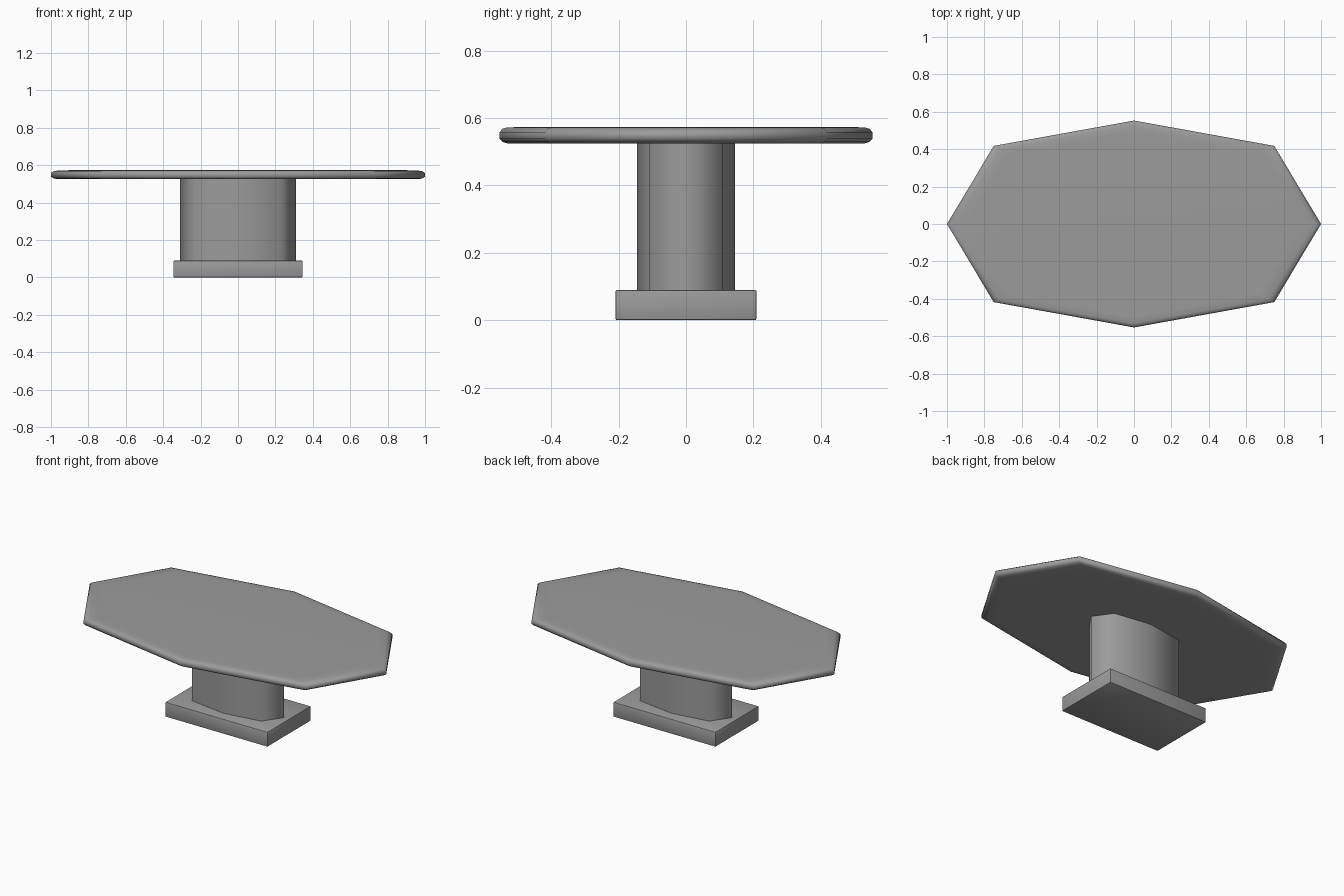
import bpy, bmesh, math

cube = bpy.data.objects.get("Cube")
if cube:
    bpy.data.objects.remove(cube, do_unlink=True)

grey = bpy.data.materials.new("plain grey")
grey.use_nodes = True
COLOUR = (0.33, 0.33, 0.33, 1)
grey.diffuse_color = COLOUR
grey.node_tree.nodes["Principled BSDF"].inputs["Base Color"].default_value = COLOUR


def octagon(rx, ry):
    """Stretched eight-sided outline with points on both axes."""
    kx, ky = 0.75 * rx, 0.755 * ry
    return [(rx, 0), (kx, ky), (0, ry), (-kx, ky),
            (-rx, 0), (-kx, -ky), (0, -ry), (kx, -ky)]


def finish(name, bm, angle):
    bmesh.ops.recalc_face_normals(bm, faces=bm.faces)
    mesh = bpy.data.meshes.new(name)
    bm.to_mesh(mesh)
    bm.free()
    mesh.materials.append(grey)
    obj = bpy.data.objects.new(name, mesh)
    bpy.context.collection.objects.link(obj)
    bpy.ops.object.select_all(action="DESELECT")
    obj.select_set(True)
    bpy.context.view_layer.objects.active = obj
    bpy.ops.object.shade_smooth_by_angle(angle=math.radians(angle))
    return obj


def loft(name, outline, profile, angle):
    """Stack scaled copies of an outline; profile holds (scale, z)."""
    bm = bmesh.new()
    rings = [[bm.verts.new((x * s, y * s, z)) for x, y in outline]
             for s, z in profile]
    for low, high in zip(rings, rings[1:]):
        for i in range(len(outline)):
            j = (i + 1) % len(outline)
            bm.faces.new((low[i], low[j], high[j], high[i]))
    bm.faces.new(rings[0])
    bm.faces.new(rings[-1])
    return finish(name, bm, angle)


# Table top with a rounded rim
rim = [(0.9, 0.525), (0.96, 0.525), (0.985, 0.529), (1, 0.538),
       (1, 0.558), (0.985, 0.568), (0.96, 0.572), (0.9, 0.573)]
loft("table_top", octagon(1, 0.553), rim, 75)

# Pedestal column
loft("column", octagon(0.31, 0.145), [(1, 0.08), (1, 0.54)], 75)

# Base block with softened edges
bm = bmesh.new()
bmesh.ops.create_cube(bm, size=1)
for v in bm.verts:
    v.co.x *= 0.69
    v.co.y *= 0.418
    v.co.z = (v.co.z + 0.5) * 0.09
bmesh.ops.bevel(bm, geom=bm.edges[:], offset=0.005, segments=2,
                profile=0.5, affect="EDGES")
finish("base", bm, 35)
